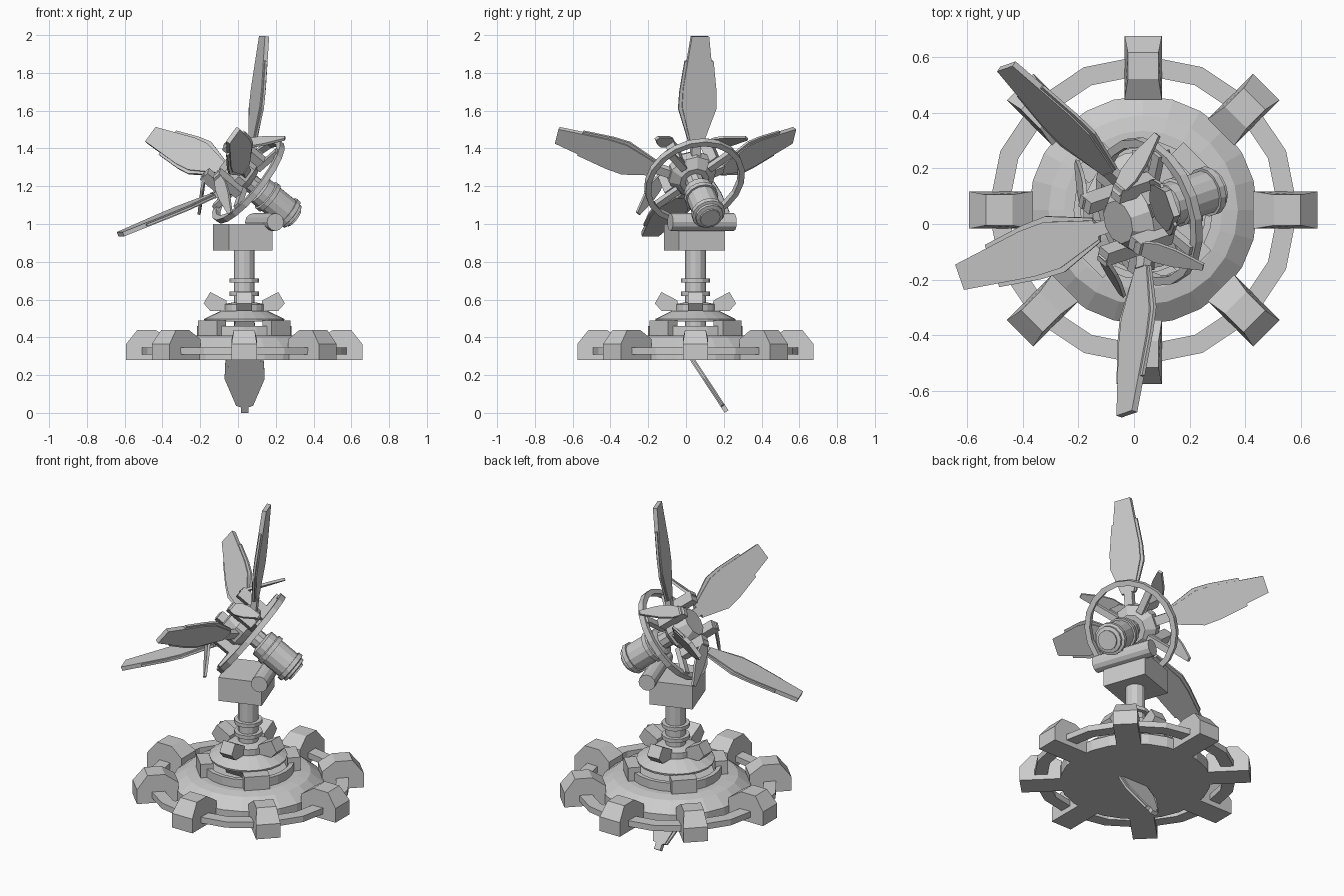
import bpy, bmesh
from math import cos, sin, pi, radians
from mathutils import Matrix, Vector

if "Cube" in bpy.data.objects:
    bpy.data.objects.remove(bpy.data.objects["Cube"])


def make(name, bm, mat):
    bmesh.ops.recalc_face_normals(bm, faces=bm.faces)
    me = bpy.data.meshes.new(name)
    bm.to_mesh(me)
    bm.free()
    me.transform(mat)
    ob = bpy.data.objects.new(name, me)
    bpy.context.collection.objects.link(ob)
    return ob


def lathe(name, prof, n, mat, closed=False):
    """Revolve (radius, z) points about local z; ends are capped unless closed."""
    bm = bmesh.new()
    rings = [[bm.verts.new((r * cos(2 * pi * i / n), r * sin(2 * pi * i / n), z))
              for i in range(n)] for r, z in prof]
    pairs = list(zip(rings, rings[1:]))
    if closed:
        pairs.append((rings[-1], rings[0]))
    else:
        bm.faces.new(rings[0])
        bm.faces.new(rings[-1])
    for a, b in pairs:
        for i in range(n):
            j = (i + 1) % n
            bm.faces.new((a[i], a[j], b[j], b[i]))
    return make(name, bm, mat)


def loft(name, a, b, mat):
    """Solid between two matching polygons."""
    bm = bmesh.new()
    va = [bm.verts.new(p) for p in a]
    vb = [bm.verts.new(p) for p in b]
    bm.faces.new(va)
    bm.faces.new(vb)
    for i in range(len(a)):
        j = (i + 1) % len(a)
        bm.faces.new((va[i], va[j], vb[j], vb[i]))
    return make(name, bm, mat)


def box(name, lo, hi, mat):
    sq = [(lo[0], lo[1]), (hi[0], lo[1]), (hi[0], hi[1]), (lo[0], hi[1])]
    return loft(name, [(x, y, lo[2]) for x, y in sq], [(x, y, hi[2]) for x, y in sq], mat)


def plate(name, half, z0, z1, mat):
    """Flat plate along local x, mirrored half outline (x, half width)."""
    out = half + [(x, -w) for x, w in reversed(half)]
    return loft(name, [(x, y, z0) for x, y in out], [(x, y, z1) for x, y in out], mat)


def frame(x, y, z, o):
    return Matrix.Translation(o) @ Matrix((x, y, z)).transposed().to_4x4()


def turn(deg, axis='Z'):
    return Matrix.Rotation(radians(deg), 4, axis)


def blade(name, mat):
    plate(name, [(0, .02), (.035, .02), (.04, .036), (.22, .088), (.32, .086), (.595, .048)],
          -.012, .012, mat)
    plate(name + "_edge", [(.04, .045), (.21, .106), (.30, .103), (.465, .08)],
          -.006, .006, mat)


BASE = Matrix.Translation((.033, .05, 0))

# Base disk with raised inner wall
lathe("base_disk", [(.41, .28), (.41, .345), (.34, .40), (.285, .41), (.25, .41),
                    (.25, .46), (.225, .46), (.225, .42)], 24, BASE)
lathe("outer_ring", [(.485, .31), (.555, .31), (.555, .345), (.485, .345)], 16, BASE, True)

# Eight foot blocks with chamfered tops
for k in range(8):
    prof = [(.395, .28), (.625, .28), (.625, .365), (.565, .44), (.47, .44), (.395, .39)]
    wid = [.067 if z < .4 else .055 for r, z in prof]
    loft("foot_block", [(r, -w, z) for (r, z), w in zip(prof, wid)],
         [(r, w, z) for (r, z), w in zip(prof, wid)], BASE @ turn(45 * k))

# Wall lugs and tilted dome lugs
for k in range(4):
    box("wall_lug", (.205, -.07, .40), (.275, .07, .49), BASE @ turn(45 + 90 * k))
    prof = [(.09, .54), (.18, .54), (.215, .58), (.18, .64), (.095, .595)]
    loft("dome_lug", [(r, -.04, z) for r, z in prof], [(r, .04, z) for r, z in prof],
         BASE @ turn(90 * k))

# Dome, pole and pole collars
lathe("dome", [(.21, .485), (.213, .497), (.125, .54), (.11, .54),
               (.11, .575), (.06, .585)], 20, BASE)
lathe("pole", [(.055, .42), (.055, .87)], 12, BASE)
for z in (.62, .69):
    lathe("pole_collar", [(.077, z), (.077, z + .022)], 12, BASE)

# Turbine frame: local z is the rotor axis, local x the upright blade
N = Vector((-.75, -.26, .61)).normalized()
U = (Vector((0, 0, 1)) - N.z * N).normalized()
W = N.cross(U)
ROT = frame(U, W, N, (.055, .045, 1.228))

# Yawed mount box and hinge cylinder
YAW = frame(Vector((W.y, -W.x, 0)), W, Vector((0, 0, 1)), (.025, .045, 0))
box("mount_box", (-.122, -.13, .86), (.122, .13, 1.0), YAW)
lathe("hinge", [(.047, -.178), (.047, .178)], 12,
      frame(Vector((0, 0, 1)), Vector((W.y, -W.x, 0)), W, (.14, .085, 1.01)))

# Motor with bands, shaft and hub
lathe("motor", [(.055, -.325), (.055, -.315), (.075, -.31), (.075, -.295), (.09, -.29),
                (.09, -.265), (.08, -.265), (.08, -.15), (.09, -.15), (.09, -.125),
                (.08, -.12), (.08, -.08), (.05, -.07)], 14, ROT)
lathe("shaft", [(.05, -.09), (.05, .05)], 10, ROT)
lathe("hub", [(.08, .0), (.13, .04), (.13, .09), (.08, .15)], 10, ROT)

# Guard ring
lathe("guard_ring", [(.243, -.016), (.273, -.016), (.273, .016), (.243, .016)], 20, ROT, True)

# Four blades coned forward, four swept-back fins and ring spokes between them
for k in range(4):
    cone = ROT @ turn(90 * k) @ Matrix.Translation((.15, 0, .09)) @ turn(-31, 'Y')
    blade("blade", cone)
    box("blade_root", (-.06, -.025, -.016), (.04, .025, .016), cone)
    diag = ROT @ turn(45 + 90 * k)
    plate("fin", [(0, .02), (.08, .04), (.15, .036), (.26, .012)], -.007, .007,
          diag @ Matrix.Translation((.14, 0, .19)) @ turn(34, 'Y'))
    box("spoke", (.10, -.018, .0), (.26, .018, .03), diag)
    box("fin_bracket", (.11, -.025, .03), (.17, .025, .19), diag)

# Spare blade stuck through the base
X = Vector((0, -.55, .835)).normalized()
Y = Vector((1, 0, 0))
blade("spare_blade", frame(X, Y, X.cross(Y), (.035, .215, .007)))
